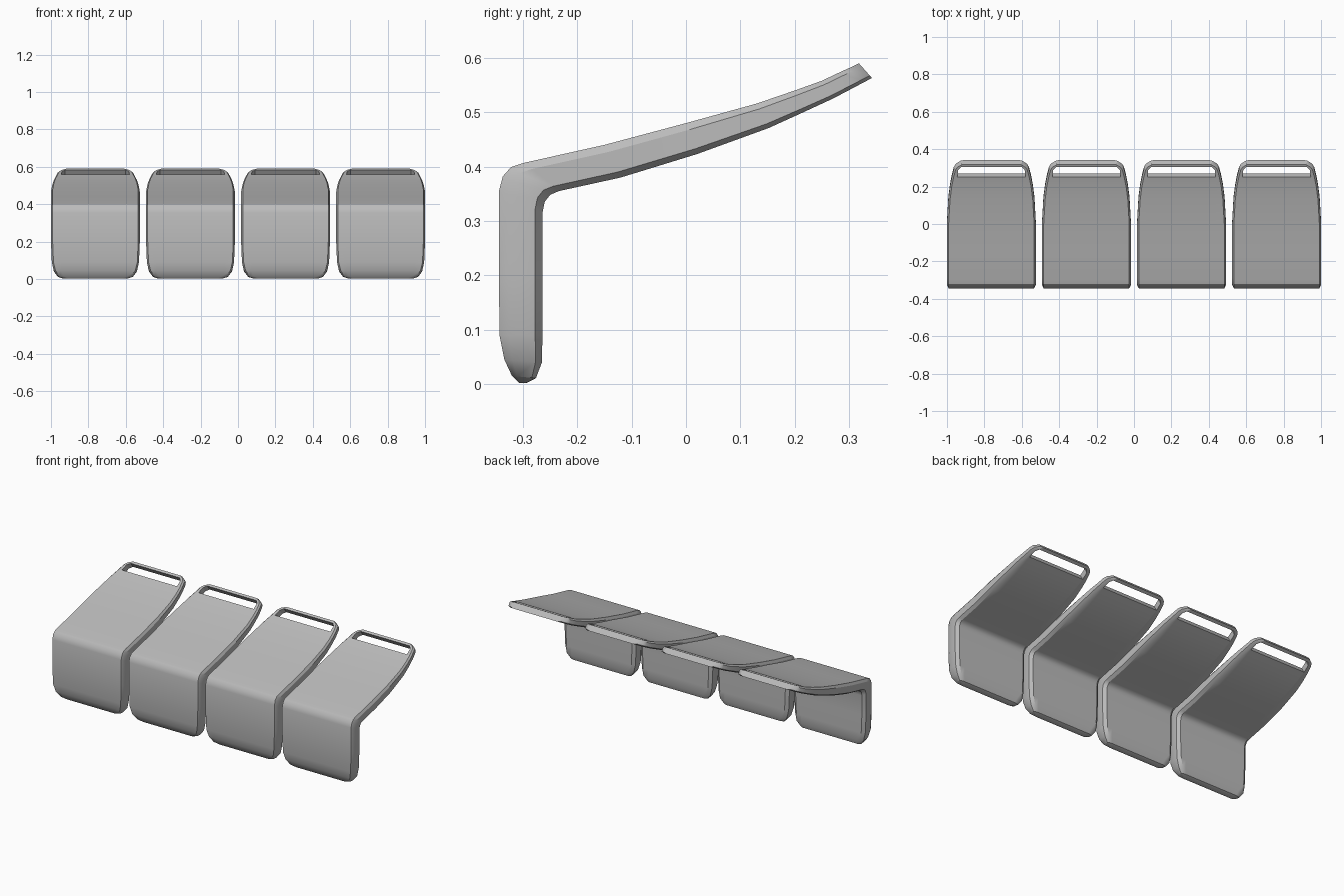
import bpy
import bmesh
import math

cube = bpy.data.objects.get("Cube")
if cube:
    bpy.data.objects.remove(cube, do_unlink=True)

# One grey plastic
grey = bpy.data.materials.new("grey_plastic")
grey.use_nodes = True
COLOUR = (0.5, 0.5, 0.5, 1)
grey.diffuse_color = COLOUR
grey.node_tree.nodes["Principled BSDF"].inputs["Base Color"].default_value = COLOUR

# Sections along the shell: front/top point (y, z), back/under point (y, z), half width
SECTIONS = [
    ((-.307, .002), (-.293, .002), .170),
    ((-.320, .015), (-.276, .011), .200),
    ((-.334, .045), (-.265, .040), .222),
    ((-.343, .090), (-.264, .090), .233),
    ((-.344, .200), (-.264, .200), .2375),
    ((-.344, .355), (-.264, .315), .2375),
    ((-.337, .382), (-.260, .335), .2375),
    ((-.322, .399), (-.250, .348), .2375),
    ((-.298, .407), (-.234, .355), .2375),
    ((-.150, .440), (-.120, .380), .2375),
    ((.000, .480), (.020, .423), .2375),
    ((.130, .516), (.152, .471), .230),
    ((.200, .540), (.218, .501), .221),
    ((.250, .558), (.270, .525), .211),
    ((.288, .576), (.308, .545), .201),
    ((.304, .583), (.325, .554), .191),
    ((.318, .590), (.342, .563), .165),
]
SLOT_HALF = {13: .183, 14: .178, 15: .162}   # handle slot half width per section
SLOT_START, SLOT_END = 13, 15


def section_ring(bm, i):
    """Closed cross-section with a small front chamfer and a wider back chamfer."""
    (fy, fz), (by, bz), w = SECTIONS[i]
    s = SLOT_HALF.get(i, min(.183, w - .03))
    half = [(s, 0), (w - .009, 0), (w, .22), (w, .83), (w - .018, 1), (min(s, w - .02), 1)]
    loop = half + [(-x, t) for x, t in reversed(half)]
    return [bm.verts.new((x, fy + (by - fy) * t, fz + (bz - fz) * t)) for x, t in loop]


def build_shell():
    bm = bmesh.new()
    rings = [section_ring(bm, i) for i in range(len(SECTIONS))]
    n = len(rings[0])
    front_mid, back_mid = n - 1, 5
    for i, (a, b) in enumerate(zip(rings, rings[1:])):
        in_slot = SLOT_START <= i < SLOT_END
        for k in range(n):
            if in_slot and k in (front_mid, back_mid):
                continue
            m = (k + 1) % n
            bm.faces.new((a[k], a[m], b[m], b[k]))
        if in_slot:   # side walls of the handle slot
            bm.faces.new((a[0], a[5], b[5], b[0]))
            bm.faces.new((a[11], a[6], b[6], b[11]))
    # Lower and upper walls of the slot, then the two end caps
    for i in (SLOT_START, SLOT_END):
        r = rings[i]
        bm.faces.new((r[0], r[5], r[6], r[11]))
    bm.faces.new(rings[0])
    bm.faces.new(rings[-1])
    bmesh.ops.recalc_face_normals(bm, faces=bm.faces)
    mesh = bpy.data.meshes.new("seat_shell")
    bm.to_mesh(mesh)
    bm.free()
    mesh.materials.append(grey)
    return mesh


# Row of four identical shells
shell = build_shell()
bpy.ops.object.select_all(action='DESELECT')
for k in range(4):
    seat = bpy.data.objects.new(f"seat_shell_{k + 1}", shell)
    seat.location.x = (k - 1.5) * .5083
    bpy.context.collection.objects.link(seat)
    if k == 0:
        seat.select_set(True)
        bpy.context.view_layer.objects.active = seat
bpy.ops.object.shade_smooth_by_angle(angle=math.radians(30))
